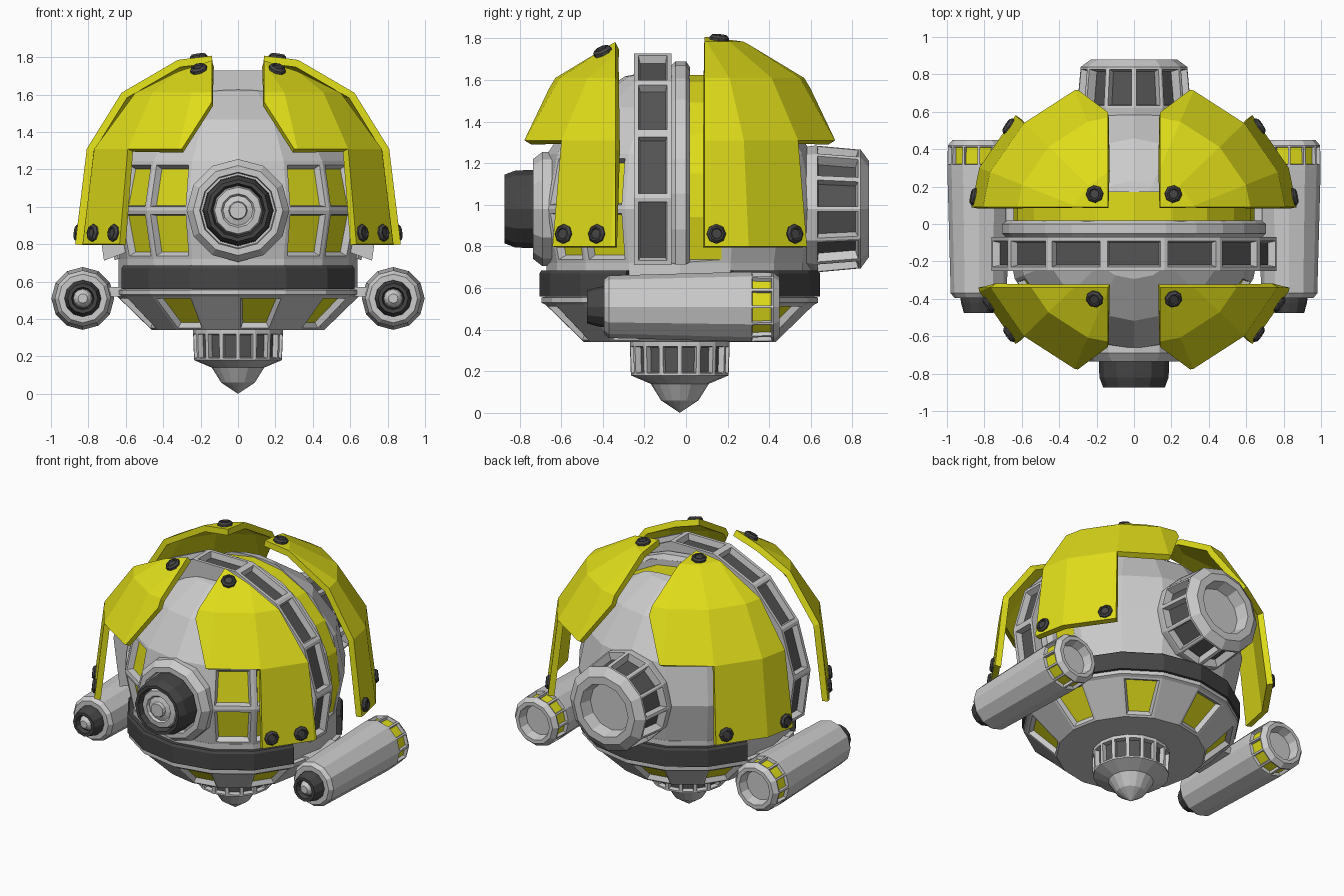
import bpy, bmesh
from math import sin, cos, radians, pi
from mathutils import Vector

if "Cube" in bpy.data.objects:
    bpy.data.objects.remove(bpy.data.objects["Cube"])

def colour(name, r, g, b):
    m = bpy.data.materials.new(name)
    m.diffuse_color = (r, g, b, 1)
    m.use_nodes = True
    m.node_tree.nodes["Principled BSDF"].inputs["Base Color"].default_value = m.diffuse_color
    return m

YELLOW = colour("yellow", .74, .72, .01)
DARK = colour("dark", .06, .06, .06)
GLASS = colour("dark_window", .09, .09, .09)
FRONT = (pi / 2, 0, 0)     # lathe axis points to -y
BACK = (-pi / 2, 0, 0)     # lathe axis points to +y
CY, CZ = -.03, .98         # body centre
WIDE = 1.035               # armour is slightly wider than deep

def lathe(prof, n=16, a0=0, a1=360, loop=False, skip=None):
    """Turn (radius, height) points; angle 0 is -y and grows towards +x."""
    bm, faces = bmesh.new(), {}
    full = a1 - a0 == 360
    cols = n if full else n + 1
    rings = []
    for r, h in prof:
        if r == 0:
            rings.append([bm.verts.new((0, 0, h))] * cols)
            continue
        ang = [radians(a0 + (a1 - a0) * j / n) for j in range(cols)]
        rings.append([bm.verts.new((r * sin(a), -r * cos(a), h)) for a in ang])
    for i in range(len(prof) if loop else len(prof) - 1):
        lo, hi = rings[i], rings[(i + 1) % len(prof)]
        for j in range(n):
            if skip and skip(i, j):
                continue
            k = (j + 1) % cols
            vs = list(dict.fromkeys((lo[j], lo[k], hi[k], hi[j])))
            faces[i, j] = bm.faces.new(vs)
    if not full and loop:
        bm.faces.new([r[0] for r in rings])
        bm.faces.new([r[-1] for r in rings])
        bmesh.ops.recalc_face_normals(bm, faces=bm.faces[:])
    bm.normal_update()
    return bm, faces

def windows(bm, faces, frame, depth, bevel=.015):
    bmesh.ops.inset_individual(bm, faces=faces, thickness=frame, depth=0)
    bm.normal_update()
    bmesh.ops.inset_individual(bm, faces=faces, thickness=bevel, depth=-depth)
    for f in faces:
        f.material_index = 1

def finish(name, bm, loc=(0, 0, 0), rot=(0, 0, 0), mats=()):
    me = bpy.data.meshes.new(name)
    bm.to_mesh(me)
    bm.free()
    for m in mats:
        me.materials.append(m)
    ob = bpy.data.objects.new(name, me)
    ob.location, ob.rotation_euler = loc, rot
    bpy.context.collection.objects.link(ob)
    return ob

def turned(name, prof, loc, rot=(0, 0, 0), mats=(), **kw):
    return finish(name, lathe(prof, **kw)[0], loc, rot, mats)

def arch(ro, ri, y0, y1):
    """Cross-section for a hoop around the y axis."""
    return [(ro, -y1), (ro, -y0), (ri, -y0), (ri, -y1)]

# body: faceted ball with two rows of front windows
prof = [(0, .6), (.637, .6)] + [
    (.69 * cos(radians(a)), CZ + .69 * sin(radians(a))) for a in (-22.5, 0, 22.5, 45, 67.5)]
bm, f = lathe(prof + [(0, CZ + .69)])
windows(bm, [f[i, j] for i in (2, 3) for j in (1, 2, 13, 14)], .03, .035, .02)
body = finish("body", bm, (0, CY, 0), mats=(None, YELLOW))

# groove over the body with a yellow floor
cutter = turned("groove_cutter", arch(.95, .635, .02, .17), (0, 0, CZ), FRONT,
                n=12, a0=68, a1=292, loop=True)
cutter.hide_render = True
cutter.display_type = 'WIRE'
mod = body.modifiers.new("groove", 'BOOLEAN')
mod.object, mod.operation, mod.solver = cutter, 'DIFFERENCE', 'EXACT'
turned("yellow_strip", arch(.645, .55, .015, .175), (0, 0, CZ), FRONT, [YELLOW],
       n=12, a0=68, a1=292, loop=True)

# window arch and the plain hoop behind it
bm, f = lathe(arch(.765, .6, -.25, -.07), n=9, a0=69.5, a1=290.5, loop=True)
windows(bm, [f[0, j] for j in range(9)], .03, .04, .012)
finish("window_arch", bm, (0, 0, CZ), FRONT, (None, GLASS))
turned("plain_hoop", [(.68, -.02), (.71, 0), (.71, .05), (.69, .07), (.6, .07), (.6, -.02)],
       (0, 0, CZ), FRONT, n=16, a0=68, a1=292, loop=True)

# lower hull with slanted windows
bm, f = lathe([(0, .34), (.46, .34), (.645, .52), (.665, .53), (.665, .555), (.64, .56),
               (.64, .72), (0, .72)])
windows(bm, [f[1, j] for j in range(0, 16, 2)], .02, .03, .02)
finish("lower_hull", bm, (0, CY, 0), mats=(None, YELLOW))

# dark belt, open at the sides
for name, a in (("front_belt", -67.5), ("back_belt", 112.5)):
    turned(name, [(.675, .56), (.675, .67), (.665, .685), (.6, .685), (.6, .56)], (0, CY, 0),
           mats=[DARK], n=6, a0=a, a1=a + 135, loop=True)

# ribbed drum and pointed tip underneath
bm, f = lathe([(0, 0), (.09, .06), (.14, .14), (.235, .18), (.24, .33), (.24, .35), (0, .35)])
windows(bm, [f[3, j] for j in range(16)], .016, .03, .006)
finish("bottom_drum", bm, (0, CY, 0), mats=(None, GLASS))

# front eye
turned("eye_flange", [(.275, .55), (.275, .69), (.24, .735), (.205, .735), (.2, .70), (0, .70)],
       (0, 0, CZ), FRONT, n=12)
turned("eye_barrel", [(.19, .69), (.185, .82), (.165, .873), (.145, .873), (.135, .82), (0, .82)],
       (0, 0, CZ), FRONT, [DARK], n=12)
turned("eye_lens", [(.135, .81), (.125, .85), (.09, .855), (.08, .84), (.05, .85),
                    (.045, .873), (0, .873)], (0, 0, CZ), FRONT, n=12)

# rear thruster
bm, f = lathe([(.24, .5), (.30, .58), (.305, .62), (.285, .84), (.23, .88), (.18, .88),
               (.16, .80), (0, .80)], n=12)
windows(bm, [f[2, j] for j in range(12)], .018, .05, .012)
finish("rear_thruster", bm, (0, 0, CZ), BACK, (None, GLASS))

# side pods with struts
for side, s in (("left", -1), ("right", 1)):
    loc = (s * .83, 0, .51)
    bm, f = lathe([(0, -.39), (.10, -.39), (.115, -.45), (.14, -.45), (.165, -.42), (.168, -.31),
                   (.168, -.29), (.15, .37), (.13, .395), (0, .395)], n=12)
    windows(bm, [f[4, j] for j in range(12)], .01, .02, .006)
    finish(side + "_pod", bm, loc, FRONT, (None, YELLOW))
    turned(side + "_pod_nose", [(.10, .38), (.095, .42), (.08, .475), (.06, .475), (.055, .44),
                                (0, .44)], loc, FRONT, [DARK], n=12)
    turned(side + "_pod_lens", [(.055, .43), (.04, .46), (.025, .475), (0, .475)], loc, FRONT, n=12)
    bm = bmesh.new()
    bmesh.ops.create_cube(bm, size=1)
    bmesh.ops.scale(bm, vec=(.14, .3, .05), verts=bm.verts[:])
    finish(side + "_strut", bm, (s * .65, -.03, .545))

# armour: a piece of a larger dome, mirrored; the back pair is turned half round
def armour(name, cut, turn):
    bm, _ = lathe([(.865, .8), (.805, 1.31), (.625, 1.61), (.335, 1.785), (0, 1.835)],
                  skip=lambda i, j: i == 0 and j in (0, 1, 14, 15))
    bmesh.ops.scale(bm, vec=(WIDE, 1, 1), verts=bm.verts[:])
    def trim(co, no, zmin=0):
        fs = [q for q in bm.faces if q.calc_center_median().z > zmin]
        geom = set(fs)
        for q in fs:
            geom.update(q.verts, q.edges)
        bmesh.ops.bisect_plane(bm, geom=list(geom), plane_co=co, plane_no=no, clear_outer=True)
    trim((.14, 0, 0), (-1, 0, 0))
    trim((0, -cut, 0), (0, 1, 0))
    trim((.14, 0, 1.56), Vector((-.25, 0, -.16)).normalized(), 1.3)
    ob = finish(name, bm, (0, CY, 0), (0, 0, turn), [YELLOW])
    sol = ob.modifiers.new("thickness", 'SOLIDIFY')
    sol.thickness, sol.offset = .04, -1
    ob.modifiers.new("mirror", 'MIRROR')

armour("front_armour", .31, 0)
armour("back_armour", .12, pi)

# bolts on the armour
def bolt(name, pos, normal):
    bm, _ = lathe([(0, -.02), (.047, -.02), (.047, .008), (.036, .02), (.028, .02), (.024, .012),
                   (0, .012)], n=8)
    finish(name, bm, pos, Vector(normal).to_track_quat('Z', 'Y').to_euler(), [DARK])

for s in (-1, 1):
    for d, az, mid in ((-1, 49, 56.25), (-1, 62, 56.25), (1, 78, 78.75), (1, 49.5, 56.25)):
        a, m = radians(az), radians(mid)
        r = .842 / cos(a - m)
        bolt("side_bolt", (s * WIDE * r * sin(a), CY + d * r * cos(a), .86),
             (s * sin(m), d * cos(m), .12))
    bolt("top_bolt", (s * .21, .16, 1.797), (s * .12, .1, 1))
    bolt("top_bolt", (s * .21, -.40, 1.735), (s * .3, -.45, 1))
